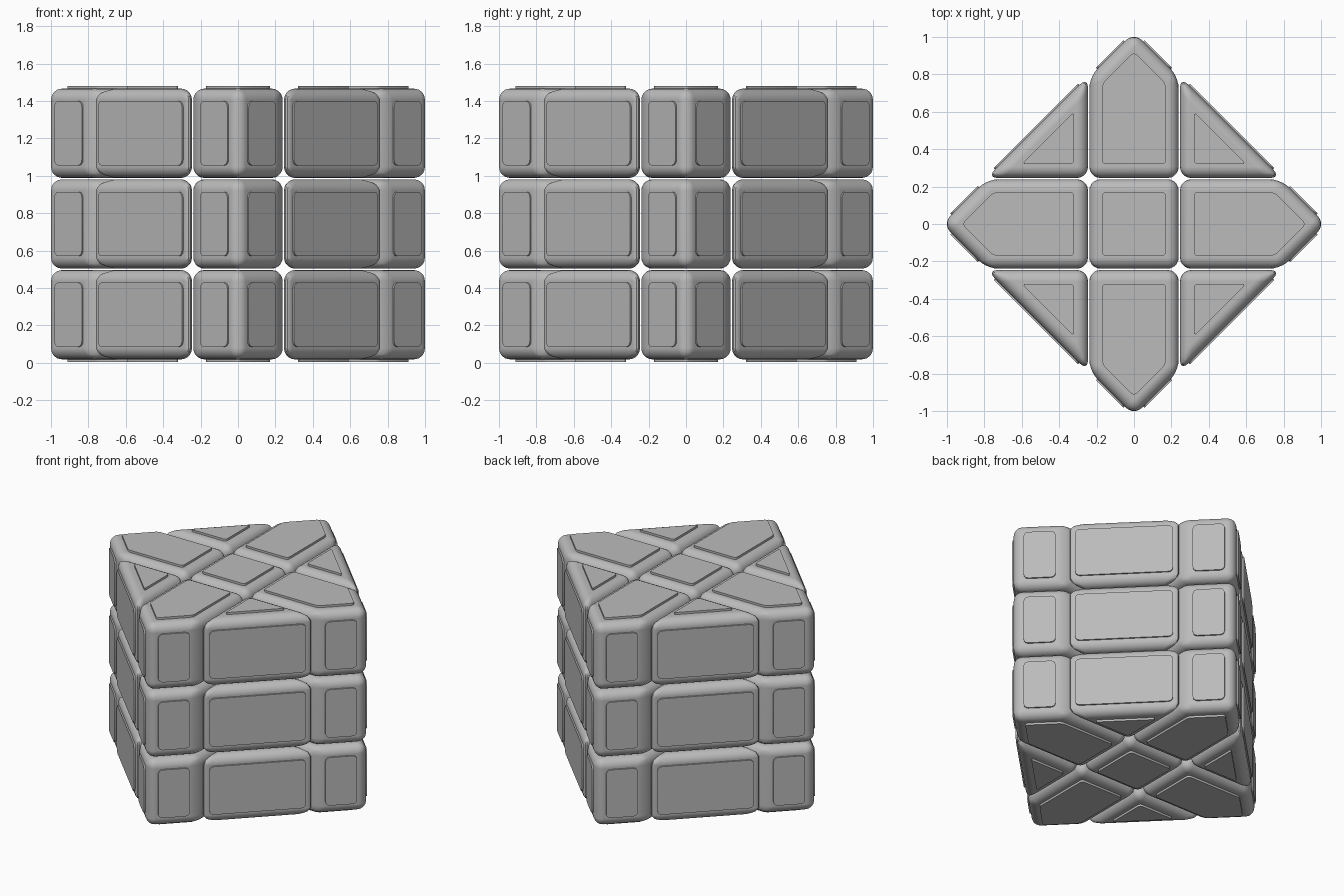
import bpy, bmesh, math
from mathutils import Matrix, Vector

cube = bpy.data.objects.get("Cube")
if cube:
    bpy.data.objects.remove(cube, do_unlink=True)

# One grey plastic for everything
grey = bpy.data.materials.new("grey_plastic")
grey.use_nodes = True
grey.diffuse_color = (0.5, 0.5, 0.5, 1)
grey.node_tree.nodes["Principled BSDF"].inputs["Base Color"].default_value = (0.5, 0.5, 0.5, 1)

PITCH = 0.485        # spacing of the cells
H = 0.239            # half size of a cell
NEAR = 0.246         # where the outer pieces begin
ARM = 1.025          # x + y on the outer side of the pointed pieces
WEDGE = 1.035        # x + y on the outer side of the wedges
MID = 0.742          # height of the middle layer
ROUND = 0.06
CAP_IN, CAP_NEAR, CAP_SUM = 0.17, 0.32, 0.92


def prism(name, outline, depth, matrix, radius, all_edges, segments):
    """Extrude a counterclockwise outline along local z and round its edges."""
    bm = bmesh.new()
    base = bm.faces.new([bm.verts.new((x, y, 0)) for x, y in outline])
    ext = bmesh.ops.extrude_face_region(bm, geom=[base])
    top = [g for g in ext["geom"] if isinstance(g, bmesh.types.BMVert)]
    bmesh.ops.translate(bm, verts=top, vec=(0, 0, depth))
    bmesh.ops.recalc_face_normals(bm, faces=bm.faces)
    edges = [e for e in bm.edges
             if all_edges or abs(e.verts[0].co.z - e.verts[1].co.z) > depth / 2]
    bmesh.ops.bevel(bm, geom=edges, offset=radius, offset_type='OFFSET',
                    segments=segments, profile=0.5, affect='EDGES')
    bmesh.ops.recalc_face_normals(bm, faces=bm.faces)
    mesh = bpy.data.meshes.new(name)
    bm.to_mesh(mesh)
    bm.free()
    mesh.materials.append(grey)
    mesh.shade_smooth()
    mesh.set_sharp_from_angle(angle=math.radians(35))
    obj = bpy.data.objects.new(name, mesh)
    obj.matrix_world = matrix
    bpy.context.collection.objects.link(obj)
    if all_edges:
        obj.modifiers.new("even_shading", 'WEIGHTED_NORMAL').keep_sharp = True
    return obj


def piece(name, outline, z, turn):
    prism(name, outline, 2 * H, turn @ Matrix.Translation((0, 0, z - H)), ROUND, True, 5)


def side_plate(name, x, y, sx, width, z, turn):
    """Thin upright plate at (x, y) facing diagonally outward."""
    n = Vector((sx, 1, 0)).normalized()
    up = Vector((0, 0, 1))
    m = Matrix((up.cross(n), up, n)).transposed().to_4x4()
    m.translation = Vector((x, y, z)) - n * 0.002
    w, h = width / 2, 0.172
    prism(name, [(-w, -h), (w, -h), (w, h), (-w, h)], 0.012, turn @ m, 0.03, False, 3)


def cap(name, outline, layer, z, turn):
    """Thin plate on the top or the bottom of an outer layer."""
    low = z + H - 0.002 if layer > 0 else z - H - 0.015
    prism(name, outline, 0.017, turn @ Matrix.Translation((0, 0, low)), 0.02, False, 3)


def square(s):
    return [(-s, -s), (s, -s), (s, s), (-s, s)]


def pointed(half, near, total):
    return [(-half, near), (half, near), (half, total - half),
            (0, total), (half * -1, total - half)]


def triangle(near, total):
    return [(near, near), (total - near, near), (near, total - near)]


arm_names = ["back", "right", "front", "left"]
wedge_names = ["back_left", "back_right", "front_right", "front_left"]

for layer, level in ((-1, "bottom"), (0, "middle"), (1, "top")):
    z = MID + layer * PITCH
    still = Matrix.Identity(4)
    # Centre block
    piece(f"{level}_centre_block", square(H), z, still)
    if layer:
        cap(f"{level}_centre_cap", square(CAP_IN), layer, z, still)

    for k in range(4):
        turn = Matrix.Rotation(k * math.pi / 2, 4, 'Z')
        # Pointed pieces forming the four corners
        arm = f"{level}_{arm_names[k]}_corner"
        piece(arm + "_block", pointed(H, NEAR, ARM), z, turn)
        for sx, side in ((-1, "a"), (1, "b")):
            x = 0.1235
            side_plate(f"{arm}_plate_{side}", sx * x, ARM - x, sx, 0.208, z, turn)
        # Wedges in the middle of each side
        wedge = f"{level}_{wedge_names[k]}_wedge"
        piece(wedge + "_block", triangle(NEAR, WEDGE), z, turn)
        side_plate(wedge + "_plate", WEDGE / 2, WEDGE / 2, 1, 0.636, z, turn)
        # Plates on the outer layers
        if layer:
            cap(arm + "_cap", pointed(CAP_IN, CAP_NEAR, CAP_SUM), layer, z, turn)
            cap(wedge + "_cap", triangle(CAP_NEAR, CAP_SUM), layer, z, turn)
